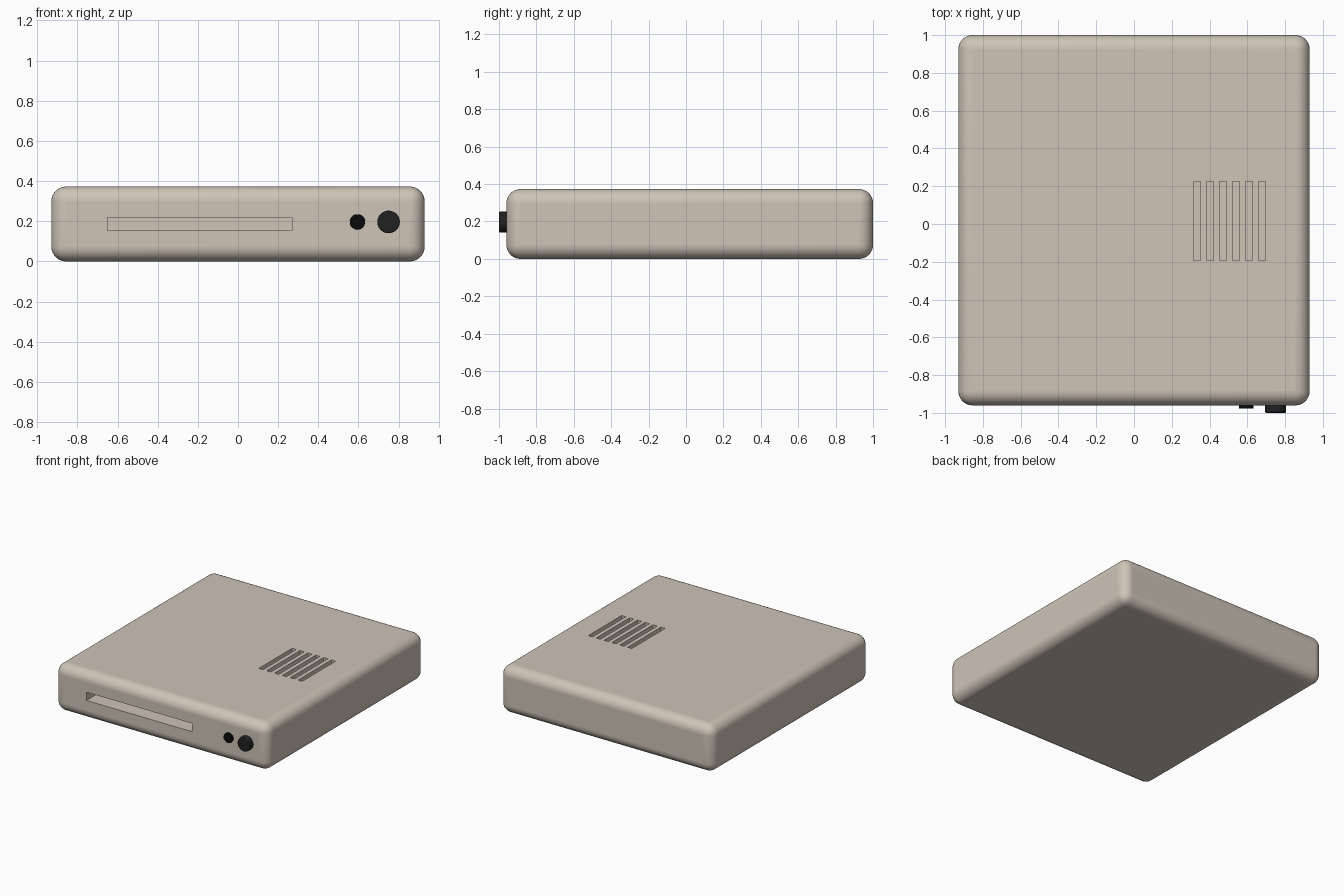
import bpy
from math import pi, radians

if "Cube" in bpy.data.objects:
    bpy.data.objects.remove(bpy.data.objects["Cube"])


def material(name, rgb):
    m = bpy.data.materials.new(name)
    m.diffuse_color = (*rgb, 1)
    m.use_nodes = True
    m.node_tree.nodes["Principled BSDF"].inputs["Base Color"].default_value = m.diffuse_color
    return m


def box(name, lo, hi):
    bpy.ops.mesh.primitive_cube_add(size=1, location=[(a + b) / 2 for a, b in zip(lo, hi)])
    o = bpy.context.object
    o.name = name
    o.scale = [b - a for a, b in zip(lo, hi)]
    bpy.ops.object.transform_apply(location=False, rotation=False, scale=True)
    return o


def bevel(o, width, segments):
    m = o.modifiers.new("Bevel", "BEVEL")
    m.width, m.segments = width, segments
    m.limit_method = 'ANGLE'


def smooth(o):
    bpy.ops.object.select_all(action='DESELECT')
    o.select_set(True)
    bpy.context.view_layer.objects.active = o
    bpy.ops.object.shade_smooth_by_angle(angle=radians(35))


def button(name, x, z, r, y_front, mat, edge):
    y_back = -0.93
    bpy.ops.mesh.primitive_cylinder_add(vertices=48, radius=r, depth=y_back - y_front,
                                        location=(x, (y_front + y_back) / 2, z),
                                        rotation=(pi / 2, 0, 0))
    o = bpy.context.object
    o.name = name
    bevel(o, edge, 2)
    o.data.materials.append(mat)
    smooth(o)


casing = material("beige_plastic", (0.62, 0.55, 0.475))
dark = material("dark_plastic", (0.015, 0.015, 0.015))
black = material("black_plastic", (0.003, 0.003, 0.003))

# Rounded case
body = box("case", (-0.93, -0.96, 0), (0.93, 1.0, 0.373))
body.data.materials.append(casing)
bevel(body, 0.075, 8)

# Front loading slot and six top vents, cut as recesses
cutters = [box("slot_cutter", (-0.65, -1.1, 0.155), (0.27, -0.78, 0.22))]
for i in range(6):
    x = 0.316 + i * 0.0685
    cutters.append(box(f"vent_cutter_{i + 1}", (x, -0.192, 0.31), (x + 0.037, 0.224, 0.5)))
for c in cutters:
    c.data.materials.append(casing)
    c.hide_render = True
    c.hide_viewport = False
    c.display_type = 'WIRE'
    m = body.modifiers.new("Cut", 'BOOLEAN')
    m.operation, m.solver, m.object = 'DIFFERENCE', 'EXACT', c
smooth(body)

# Front controls
button("small_button", 0.595, 0.197, 0.038, -0.977, black, 0.002)
button("large_button", 0.75, 0.197, 0.056, -1.0, dark, 0.006)
